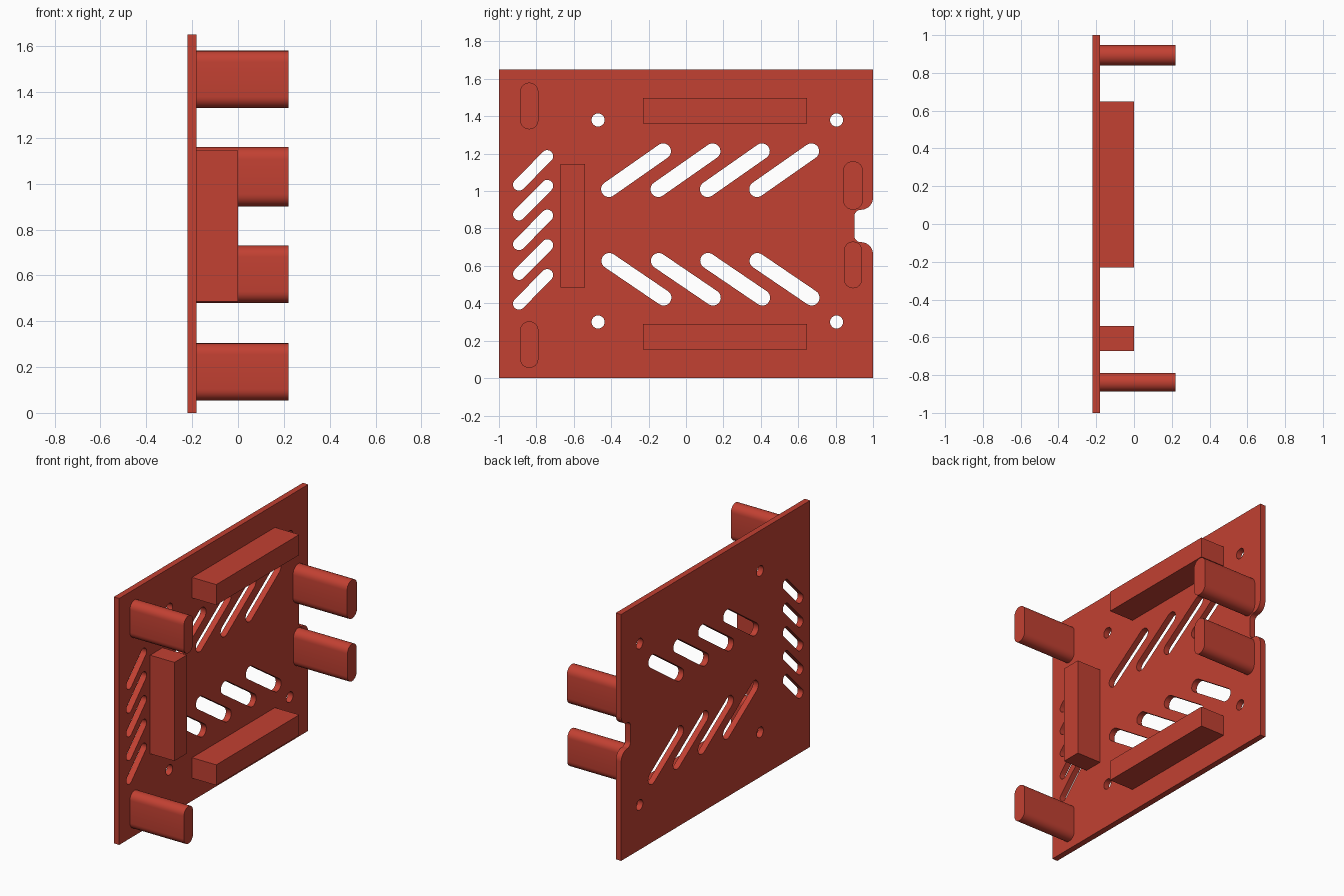
import bpy, bmesh, math
from mathutils import Matrix

if "Cube" in bpy.data.objects:
    bpy.data.objects.remove(bpy.data.objects["Cube"])

red = bpy.data.materials.new("brick_red")
red.diffuse_color = (0.54, 0.052, 0.032, 1)
red.use_nodes = True
red.node_tree.nodes["Principled BSDF"].inputs["Base Color"].default_value = red.diffuse_color

# local (x, y, z) -> world (y, z, x): outlines are drawn in the plate's plane
TO_WORLD = Matrix(((0, 0, 1, 0), (1, 0, 0, 0), (0, 1, 0, 0), (0, 0, 0, 1)))


def arc(cy, cz, r, a0, a1, n=10):
    """Points on an arc, angles in degrees."""
    return [(cy + r * math.cos(math.radians(a0 + (a1 - a0) * i / n)),
             cz + r * math.sin(math.radians(a0 + (a1 - a0) * i / n))) for i in range(n + 1)]


def circle(cy, cz, r):
    return arc(cy, cz, r, 0, 345, 23)


def slot(y0, z0, y1, z1, r):
    """Round-ended slot between two end centres."""
    a = math.degrees(math.atan2(z1 - z0, y1 - y0))
    return arc(y1, z1, r, a - 90, a + 90, 12) + arc(y0, z0, r, a + 90, a + 270, 12)


def rect(y0, z0, y1, z1):
    return [(y0, z0), (y1, z0), (y1, z1), (y0, z1)]


def prism(name, outlines, x0, x1):
    """Extrude an outline, with optional inner holes, from x0 to x1."""
    curve = bpy.data.curves.new(name, 'CURVE')
    curve.dimensions = '2D'
    curve.fill_mode = 'BOTH'
    curve.extrude = (x1 - x0) / 2
    for pts in outlines:
        s = curve.splines.new('POLY')
        s.points.add(len(pts) - 1)
        for p, (y, z) in zip(s.points, pts):
            p.co = (y, z, 0, 1)
        s.use_cyclic_u = True
    obj = bpy.data.objects.new(name, curve)
    bpy.context.collection.objects.link(obj)
    bpy.ops.object.select_all(action='DESELECT')
    obj.select_set(True)
    bpy.context.view_layer.objects.active = obj
    bpy.ops.object.convert(target='MESH')
    obj = bpy.context.view_layer.objects.active
    me = obj.data
    me.transform(Matrix.Translation(((x0 + x1) / 2, 0, 0)) @ TO_WORLD)
    bm = bmesh.new()
    bm.from_mesh(me)
    bmesh.ops.remove_doubles(bm, verts=bm.verts, dist=1e-5)
    bmesh.ops.recalc_face_normals(bm, faces=bm.faces)
    bm.to_mesh(me)
    bm.free()
    me.materials.clear()
    me.materials.append(red)
    bpy.ops.object.shade_smooth_by_angle(angle=math.radians(30))
    return obj


# Plate outline with the rounded notch in its rear edge
outline = [(-1, 0), (1, 0)]
outline += arc(0.935, 0.662, 0.065, 0, 90)
outline += arc(0.935, 0.762, 0.035, 270, 180)
outline += arc(0.935, 0.865, 0.035, 180, 90)
outline += arc(0.935, 0.965, 0.065, 270, 360)
outline += [(1, 1.65), (-1, 1.65)]

# Screw holes
holes = [circle(y, z, 0.035) for y in (-0.47, 0.805) for z in (0.30, 1.38)]
# Two rows of long slanted vents
for i in range(4):
    d = i * 0.264
    holes.append(slot(-0.412 + d, 1.01, -0.122 + d, 1.213, 0.042))
    holes.append(slot(-0.41 + d, 0.627, -0.12 + d, 0.43, 0.042))
# Column of short slanted vents
for i in range(5):
    d = i * 0.159
    holes.append(slot(-0.893, 0.398 + d, -0.742, 0.551 + d, 0.032))
prism("vented_plate", [outline] + holes, -0.22, -0.18)

# Rectangular bars
prism("upper_bar", [rect(-0.23, 1.36, 0.648, 1.497)], -0.18, 0)
prism("lower_bar", [rect(-0.23, 0.153, 0.648, 0.29)], -0.18, 0)
prism("upright_bar", [rect(-0.672, 0.485, -0.54, 1.145)], -0.18, 0)

# Round-ended pegs: centre y, bottom z, top z, radius
pegs = {"front_upper_peg": (-0.838, 1.33, 1.58, 0.049),
        "front_lower_peg": (-0.838, 0.054, 0.304, 0.049),
        "rear_upper_peg": (0.893, 0.90, 1.16, 0.054),
        "rear_lower_peg": (0.893, 0.48, 0.73, 0.049)}
for name, (y, z0, z1, r) in pegs.items():
    prism(name, [slot(y, z0 + r, y, z1 - r, r)], -0.18, 0.22)
